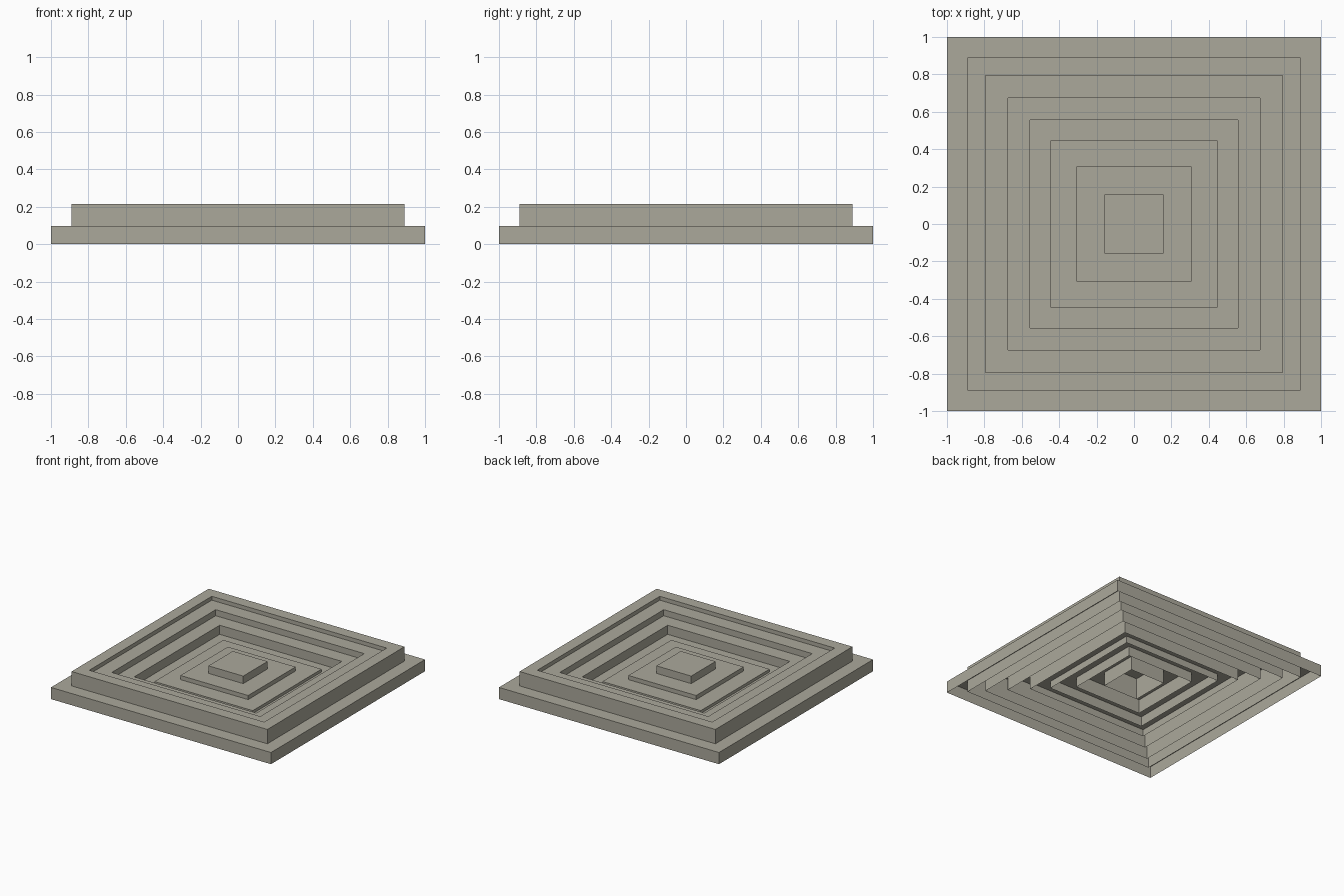
import bpy, bmesh

if "Cube" in bpy.data.objects:
    bpy.data.objects.remove(bpy.data.objects["Cube"])

# Single stone colour
stone = bpy.data.materials.new("warm grey stone")
stone.diffuse_color = (0.41, 0.395, 0.33, 1.0)
stone.use_nodes = True
stone.node_tree.nodes["Principled BSDF"].inputs["Base Color"].default_value = stone.diffuse_color

# Terraces from the outside in: name, half width, top height
TERRACES = [
    ("outer_base", 1.0, 0.096),
    ("raised_rim", 0.89, 0.214),
    ("first_step_down", 0.795, 0.182),
    ("second_step_down", 0.675, 0.132),
    ("sunken_channel", 0.555, 0.057),
    ("first_step_up", 0.447, 0.081),
    ("second_step_up", 0.308, 0.115),
    ("centre_block", 0.158, 0.177),
]


def square(bm, k, z):
    return [bm.verts.new((x * k, y * k, z))
            for x, y in ((-1, -1), (1, -1), (1, 1), (-1, 1))]


def band(bm, a, b):
    """Four quads joining two square loops."""
    for i in range(4):
        j = (i + 1) % 4
        bm.faces.new((a[i], a[j], b[j], b[i]))


for i, (name, half, top) in enumerate(TERRACES):
    bm = bmesh.new()
    # Outer wall reaching the ground, open underneath
    upper = square(bm, half, top)
    band(bm, square(bm, half, 0.0), upper)
    if i + 1 < len(TERRACES):
        # Flat tread around the next terrace
        _, inner_half, inner_top = TERRACES[i + 1]
        inner = square(bm, inner_half, top)
        band(bm, upper, inner)
        # Riser down to a lower inner terrace
        if inner_top < top:
            band(bm, inner, square(bm, inner_half, inner_top))
    else:
        bm.faces.new(upper)
    mesh = bpy.data.meshes.new(name)
    bm.to_mesh(mesh)
    bm.free()
    mesh.materials.append(stone)
    bpy.context.collection.objects.link(bpy.data.objects.new(name, mesh))
